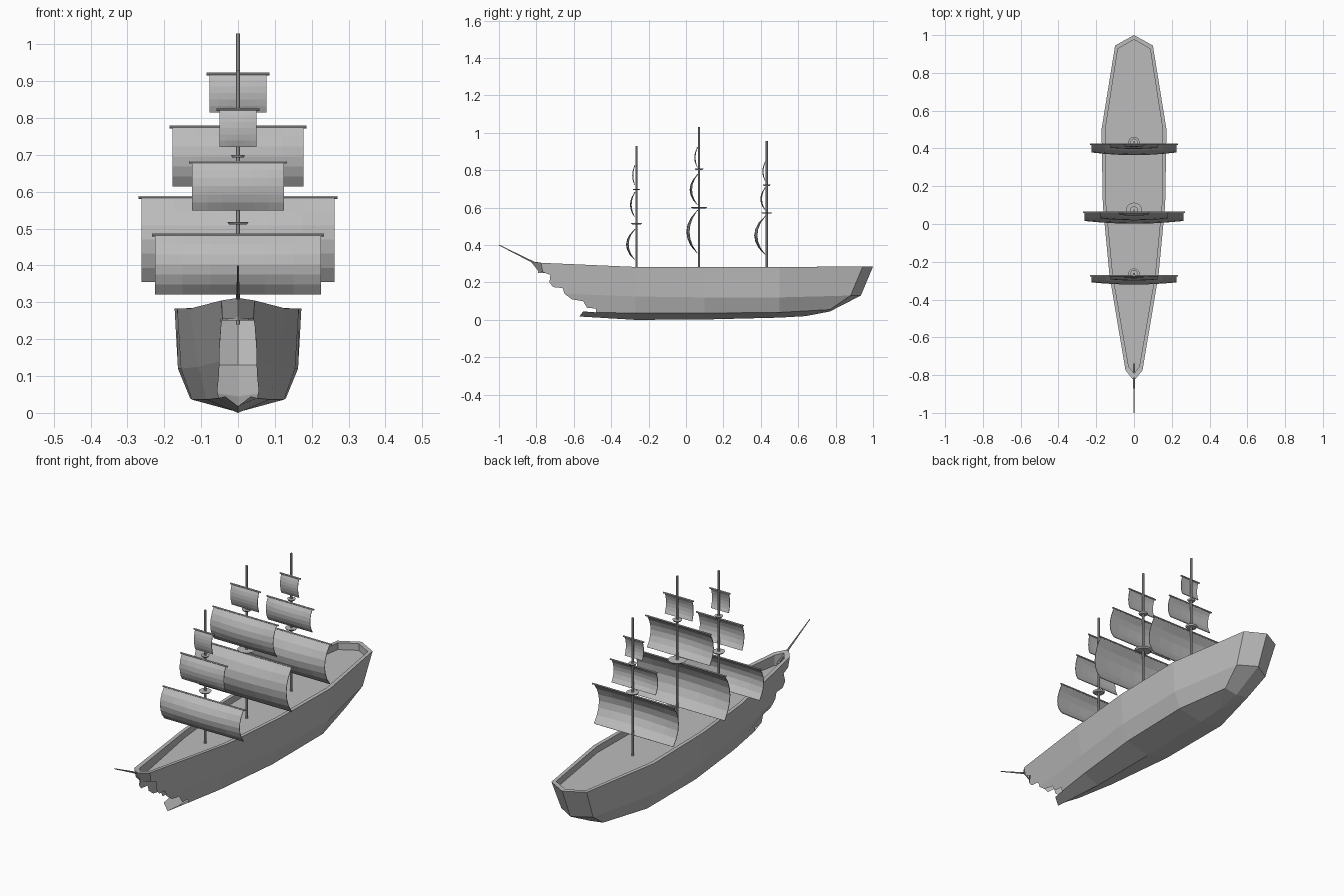
import bpy, bmesh, math
from mathutils import Vector

if "Cube" in bpy.data.objects:
    bpy.data.objects.remove(bpy.data.objects["Cube"])

grey = bpy.data.materials.new("plain grey")
grey.diffuse_color = (0.5, 0.5, 0.5, 1)
grey.use_nodes = True
grey.node_tree.nodes["Principled BSDF"].inputs["Base Color"].default_value = grey.diffuse_color


def finish(name, bm):
    bmesh.ops.remove_doubles(bm, verts=bm.verts, dist=0.0005)
    bmesh.ops.recalc_face_normals(bm, faces=bm.faces)
    me = bpy.data.meshes.new(name)
    bm.to_mesh(me)
    bm.free()
    me.materials.append(grey)
    ob = bpy.data.objects.new(name, me)
    bpy.context.collection.objects.link(ob)
    return ob


def rod(name, a, b, r, sides=8, r2=None):
    a, b = Vector(a), Vector(b)
    bm = bmesh.new()
    bmesh.ops.create_cone(bm, cap_ends=True, segments=sides, radius1=r,
                          radius2=r if r2 is None else r2, depth=(b - a).length)
    q = (b - a).to_track_quat('Z', 'Y')
    for v in bm.verts:
        v.co = q @ v.co + (a + b) / 2
    return finish(name, bm)


def both_sides(bm, pts):
    for s in (1, -1):
        uniq = []
        for p in pts:
            if p not in uniq:
                uniq.append(p)
        bm.faces.new([bm.verts.new((s * x, y, z)) for x, y, z in uniq])


# hull lines, from the fore station to the stern centre
top = [(.13, -.27, .283), (.165, .1, .283), (.172, .5, .283), (.1, .945, .285), (0, 1, .285)]
mid = [(.108, -.27, .125), (.155, .1, .12), (.163, .5, .12), (.09, .88, .13), (0, .935, .13)]
chine = [(.085, -.27, .036), (.125, .1, .036), (.13, .5, .04), (.07, .77, .055), (0, .77, .045)]
keel = [(0, -.27, 0), (0, .1, .002), (0, .5, .012), (0, .64, .02), (0, .77, .045)]
bow_top, bow_tip = (.045, -.775, .305), (0, -.83, .312)

bm = bmesh.new()
for upper, lower in ((top, mid), (mid, chine), (chine, keel)):
    for i in range(4):
        both_sides(bm, [upper[i], upper[i + 1], lower[i + 1], lower[i]])
# ragged open bow: upper strake, lower strake, bottom spur, stem plates
mid_front = (.05, -.65, .14)
both_sides(bm, [top[0], mid[0], mid_front, (.05, -.66, .17), (.051, -.71, .175),
                (.05, -.73, .2), (.045, -.725, .24), (.042, -.765, .255), bow_top])
both_sides(bm, [mid[0], chine[0], (.052, -.48, .04), (.056, -.48, .06), (.056, -.53, .065),
                (.052, -.55, .1), (.052, -.61, .11), mid_front])
both_sides(bm, [chine[0], keel[0], (0, -.57, .018), (.035, -.55, .045), (.052, -.48, .04)])
both_sides(bm, [bow_top, bow_tip, (0, -.785, .255), (.042, -.765, .255)])
finish("hull", bm)

# bulwark rim, its inner wall and the sunken deck
outer = [bow_tip, bow_top] + top
inner = [(0, -.79, .308), (.028, -.755, .302), (.112, -.27, .283), (.147, .1, .283),
         (.152, .5, .283), (.085, .928, .285), (0, .976, .285)]
floor = [(x, y, .25) for x, y, z in inner]
bm = bmesh.new()
for i in range(6):
    both_sides(bm, [outer[i], outer[i + 1], inner[i + 1], inner[i]])
    both_sides(bm, [inner[i], inner[i + 1], floor[i + 1], floor[i]])
finish("bulwark", bm)
bm = bmesh.new()
both_sides(bm, floor)
finish("deck", bm)

# bowsprit
rod("bowsprit", (0, -.74, .27), (0, -1.0, .4), .006, 8, .002)


def sail(name, y, z0, z1, hw, bulge, nx=6, nz=6):
    bm = bmesh.new()
    grid = []
    for j in range(nz + 1):
        t = j / nz
        grid.append([])
        for i in range(nx + 1):
            u = 2 * i / nx - 1
            b = bulge * math.sin(math.pi * t) ** .8 * (1 - .25 * u * u) if 0 < j < nz else 0
            grid[-1].append(bm.verts.new((u * hw, y - b, z0 + (z1 - z0) * t)))
    for j in range(nz):
        for i in range(nx):
            bm.faces.new((grid[j][i], grid[j][i + 1], grid[j + 1][i + 1], grid[j + 1][i]))
    ob = finish(name, bm)
    m = ob.modifiers.new("cloth thickness", 'SOLIDIFY')
    m.thickness = .003
    m.offset = 0
    rod(name + "_yard", (-hw - .008, y, z1), (hw + .008, y, z1), .004)


# masts: name, y, top, sails (bottom, top, half width, bulge), platforms (height, radius)
masts = [
    ("fore", -.265, .93,
     [(.322, .483, .225, .045), (.55, .68, .125, .024), (.722, .823, .05, .012)],
     [(.515, .03), (.697, .02)]),
    ("main", .07, 1.03,
     [(.356, .585, .262, .058), (.615, .776, .178, .04), (.815, .92, .077, .015)],
     [(.6, .044), (.805, .023)]),
    ("mizzen", .432, .955,
     [(.35, .553, .225, .057), (.588, .705, .125, .024), (.745, .842, .05, .013)],
     [(.572, .03), (.72, .02)]),
]
for name, y, h, sails, tops in masts:
    rod(name + "_mast", (0, y, .24), (0, y, h), .006)
    for k, (z0, z1, hw, b) in enumerate(sails):
        sail(f"{name}_sail_{k + 1}", y - .009, z0, z1, hw, b)
    for k, (z, r) in enumerate(tops):
        rod(f"{name}_platform_{k + 1}", (0, y, z - .004), (0, y, z + .003), r * .8, 14, r)
